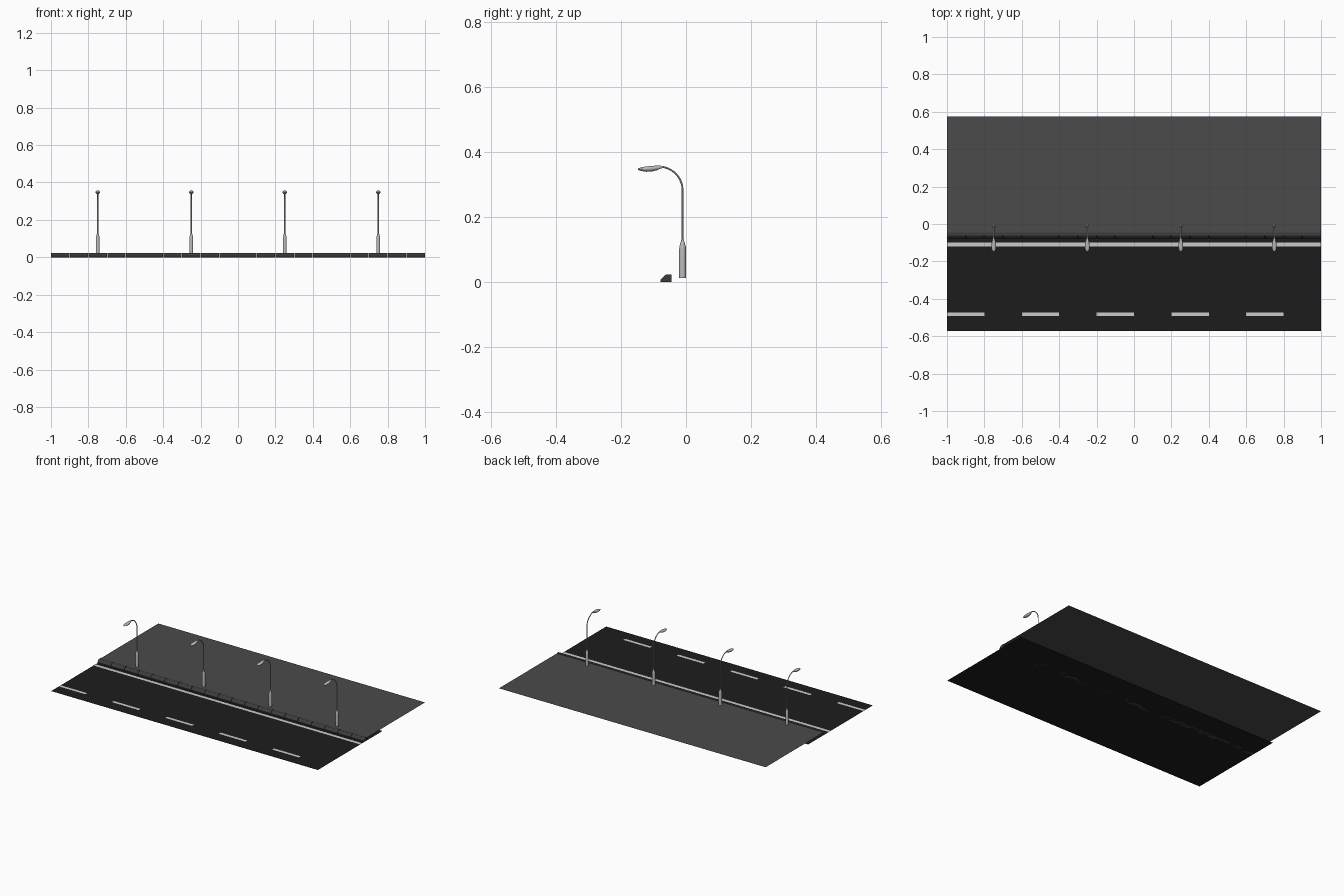
import bpy, bmesh
from math import sin, cos, pi
from mathutils import Vector

if "Cube" in bpy.data.objects:
    bpy.data.objects.remove(bpy.data.objects["Cube"])


def material(name, v):
    m = bpy.data.materials.new(name)
    m.diffuse_color = (v, v, v, 1)
    m.use_nodes = True
    m.node_tree.nodes["Principled BSDF"].inputs["Base Color"].default_value = m.diffuse_color
    return m


ASPHALT = material("asphalt", 0.012)
PAVING = material("paving", 0.07)
KERB = material("kerb_stone", 0.045)
PAINT = material("white_paint", 0.8)
METAL = material("metal", 0.5)


def finish(name, bm, mat, smooth=False):
    me = bpy.data.meshes.new(name)
    bm.to_mesh(me)
    bm.free()
    ob = bpy.data.objects.new(name, me)
    bpy.context.collection.objects.link(ob)
    me.materials.append(mat)
    if smooth:
        bpy.ops.object.select_all(action='DESELECT')
        ob.select_set(True)
        bpy.context.view_layer.objects.active = ob
        bpy.ops.object.shade_smooth_by_angle(angle=0.6)
    return ob


def quad(bm, x0, x1, y0, y1, z):
    return bm.faces.new([bm.verts.new(p) for p in
                         ((x0, y0, z), (x1, y0, z), (x1, y1, z), (x0, y1, z))])


def loft(bm, rings):
    """Skin a list of closed point rings and cap both ends."""
    vs = [[bm.verts.new(p) for p in r] for r in rings]
    n = len(vs[0])
    for a, b in zip(vs, vs[1:]):
        for i in range(n):
            j = (i + 1) % n
            bm.faces.new((a[i], a[j], b[j], b[i]))
    bm.faces.new(vs[0][::-1])
    bm.faces.new(vs[-1])
    bmesh.ops.recalc_face_normals(bm, faces=bm.faces)


# Road surface, running a little way under the pavement
bm = bmesh.new()
quad(bm, -1, 1, -0.573, 0.12, 0)
finish("road", bm, ASPHALT)

# Painted edge line and lane dashes
bm = bmesh.new()
quad(bm, -1, 1, -0.121, -0.099, 0.001)
finish("edge_line", bm, PAINT)
bm = bmesh.new()
for i in range(5):
    x = -1 + 0.4 * i
    quad(bm, x, x + 0.2, -0.492, -0.472, 0.001)
finish("lane_dashes", bm, PAINT)

# Kerb stones with a sloping front
bm = bmesh.new()
profile = [(-0.078, 0), (-0.078, 0.007), (-0.064, 0.021), (-0.061, 0.022),
           (-0.045, 0.022), (-0.045, 0)]
COUNT, GAP = 20, 0.0012
for i in range(COUNT):
    x0 = -1 + 2 * i / COUNT + (GAP if i else 0)
    x1 = -1 + 2 * (i + 1) / COUNT - (GAP if i < COUNT - 1 else 0)
    loft(bm, [[(x, y, z) for y, z in profile] for x in (x0, x1)])
finish("kerb", bm, KERB)

# Pavement slabs in staggered rows, with shallow joints
bm = bmesh.new()
rows = [-0.062, 0.031, 0.188, 0.345, 0.502, 0.575]
for r, (y0, y1) in enumerate(zip(rows, rows[1:])):
    start = -0.925 if r % 2 else -0.84
    cuts = [-1] + [start + 0.246 * k for k in range(9) if start + 0.246 * k < 0.99] + [1]
    for x0, x1 in zip(cuts, cuts[1:]):
        quad(bm, x0, x1, y0, y1, 0.0195)
bmesh.ops.inset_individual(bm, faces=bm.faces[:], thickness=0.003, depth=0.002)
finish("pavement", bm, PAVING)


def lamp(x):
    y = -0.0105
    # Flared base
    bm = bmesh.new()
    loft(bm, [[(x + r * cos(a), y + r * sin(a), z) for a in
               [2 * pi * k / 16 for k in range(16)]]
              for z, r in ((0.012, 0.0105), (0.1, 0.0105), (0.108, 0.0098), (0.13, 0.0036))])
    finish("lamp_base", bm, METAL, True)

    # Pole sweeping over into a curved arm
    path = [(y, 0.125), (y, 0.2)]
    path += [(y - 0.075 * (1 - cos(t)), 0.282 + 0.073 * sin(t))
             for t in [pi / 2 * k / 10 for k in range(11)]]
    path.append((-0.098, 0.353))
    pts = [Vector((0, p[0], p[1])) for p in path]
    bm = bmesh.new()
    rings = []
    for i, p in enumerate(pts):
        t = (pts[min(i + 1, len(pts) - 1)] - pts[max(i - 1, 0)]).normalized()
        n = Vector((0, t.z, -t.y))
        rings.append([p + Vector((x, 0, 0)) + 0.0029 * (n * sin(a) + Vector((cos(a), 0, 0)))
                      for a in [2 * pi * k / 10 for k in range(10)]])
    loft(bm, rings)
    finish("lamp_pole", bm, METAL, True)

    # Teardrop lantern: y, half width, middle height, rise, drop
    stations = [(-0.148, 0.002, 0.3465, 0.001, 0.001), (-0.146, 0.006, 0.3465, 0.003, 0.003),
                (-0.138, 0.0105, 0.347, 0.005, 0.006), (-0.122, 0.0125, 0.348, 0.007, 0.0095),
                (-0.105, 0.0115, 0.349, 0.0075, 0.0095), (-0.09, 0.0085, 0.351, 0.0065, 0.008),
                (-0.079, 0.0055, 0.353, 0.004, 0.005), (-0.07, 0.003, 0.3535, 0.003, 0.003)]
    bm = bmesh.new()
    loft(bm, [[(x + w * cos(a), sy, zc + (up if sin(a) > 0 else dn) * sin(a))
               for a in [2 * pi * k / 16 for k in range(16)]]
              for sy, w, zc, up, dn in stations])
    finish("lamp_head", bm, METAL, True)


for lx in (-0.75, -0.25, 0.25, 0.75):
    lamp(lx)
